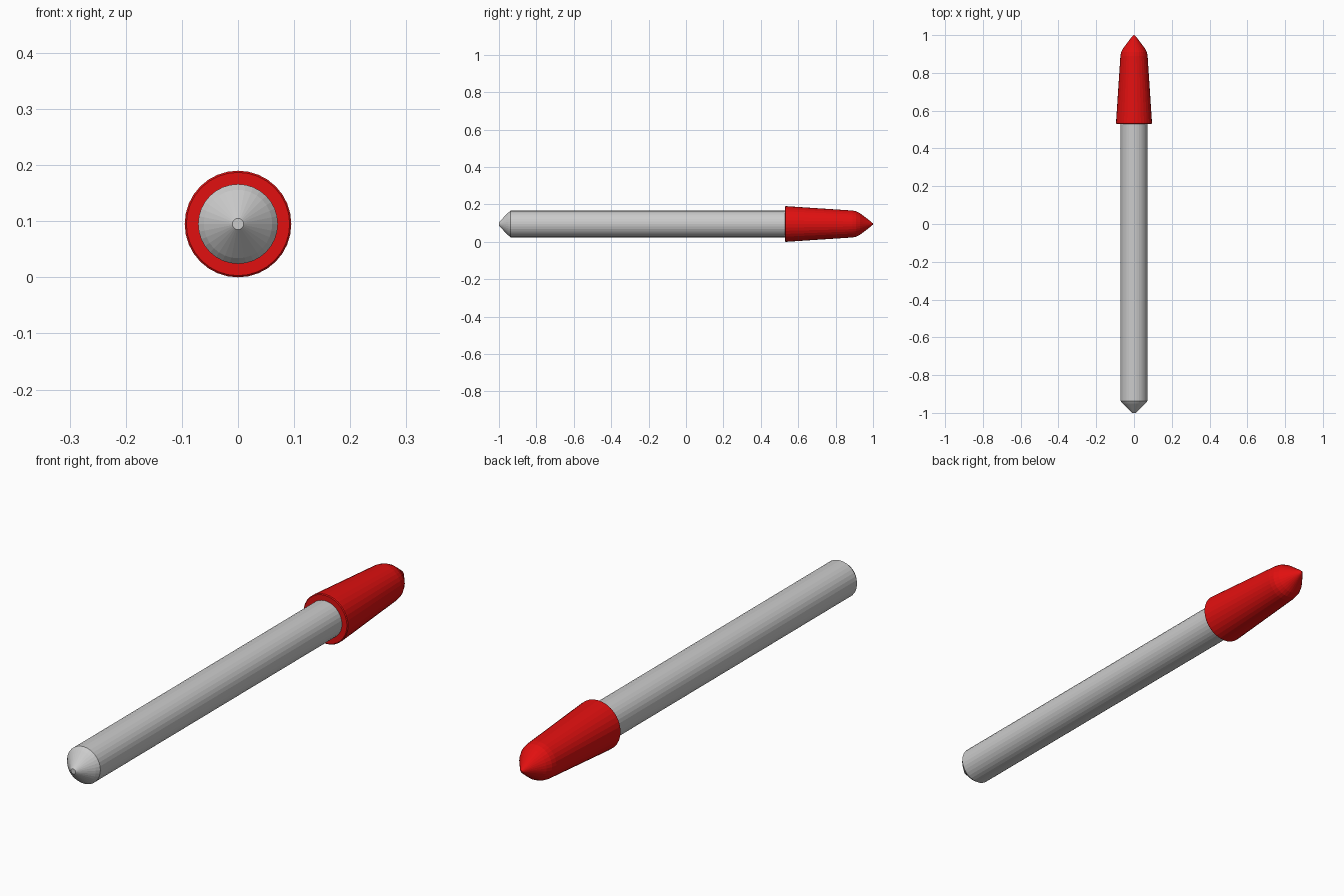
import bpy, bmesh
from math import sin, cos, tau

if "Cube" in bpy.data.objects:
    bpy.data.objects.remove(bpy.data.objects["Cube"])

SIDES = 32
AXIS_Z = 0.095


def lathe(name, profile, color=None):
    """Revolve (y, radius) points around the pen's long axis."""
    bm = bmesh.new()
    rings = []
    for y, r in profile:
        rings.append([bm.verts.new((r * cos(tau * i / SIDES), y,
                                    AXIS_Z + r * sin(tau * i / SIDES)))
                      for i in range(SIDES)])
    for a, b in zip(rings, rings[1:]):
        for i in range(SIDES):
            j = (i + 1) % SIDES
            bm.faces.new((a[i], a[j], b[j], b[i]))
    bm.faces.new(rings[0])
    bm.faces.new(rings[-1])
    bmesh.ops.recalc_face_normals(bm, faces=bm.faces)
    mesh = bpy.data.meshes.new(name)
    bm.to_mesh(mesh)
    bm.free()
    obj = bpy.data.objects.new(name, mesh)
    bpy.context.collection.objects.link(obj)
    if color:
        mat = bpy.data.materials.new(name + "_red")
        mat.diffuse_color = color
        mat.use_nodes = True
        mat.node_tree.nodes["Principled BSDF"].inputs["Base Color"].default_value = mat.diffuse_color
        mesh.materials.append(mat)
    return obj


# Grey barrel with a blunt conical end, running into the cap
lathe("barrel", [(-1.0, 0.010), (-0.95, 0.061), (-0.937, 0.071), (0.56, 0.071)])

# Red tapered cap with a pointed end
lathe("cap", [(0.53, 0.092), (0.533, 0.095), (0.54, 0.095), (0.89, 0.072),
              (0.91, 0.068), (0.93, 0.058), (0.985, 0.016), (1.0, 0.003)],
      (0.75, 0.005, 0.005, 1))
